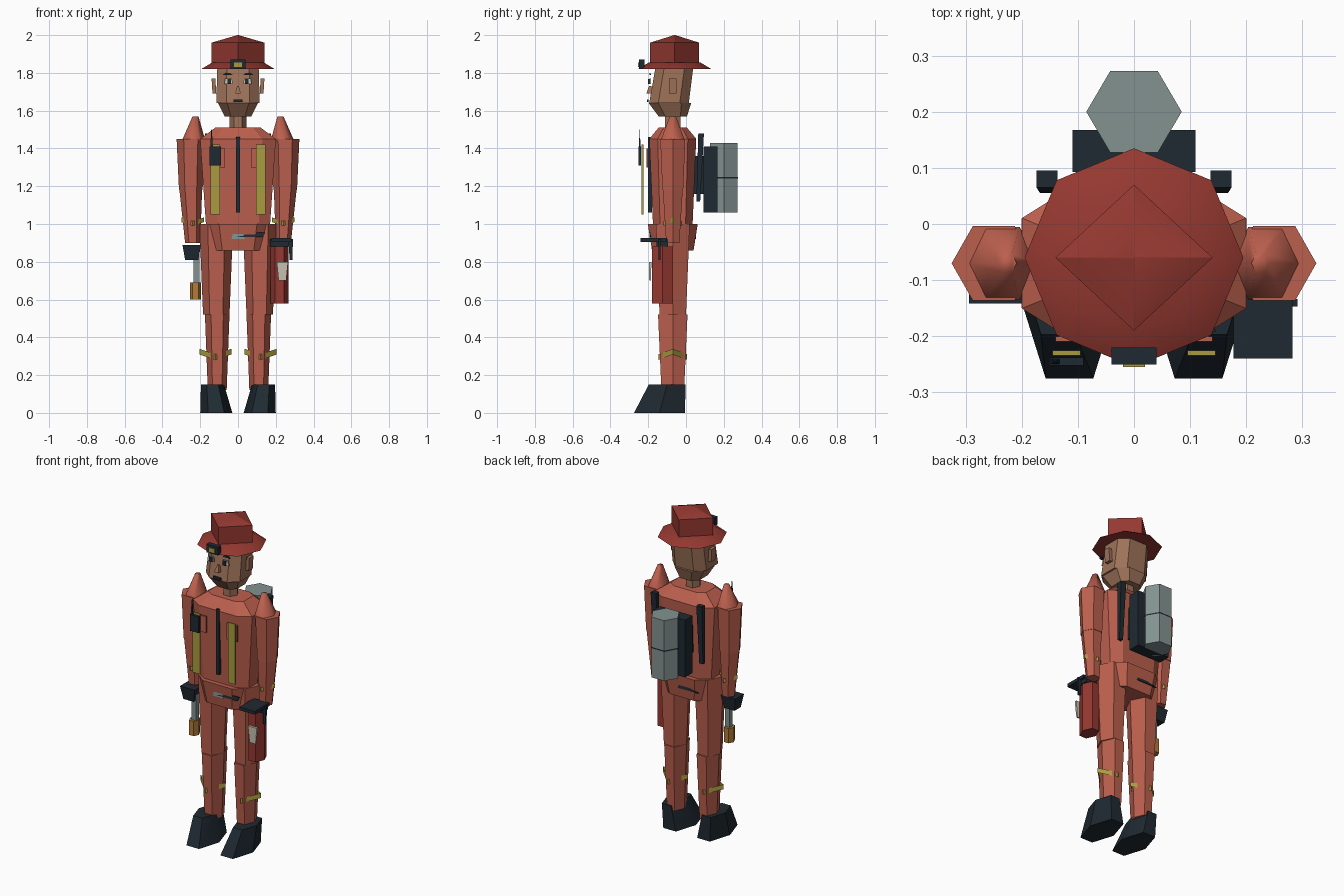
import bpy, bmesh, math

cube = bpy.data.objects.get("Cube")
if cube:
    bpy.data.objects.remove(cube)


def material(name, red, green, blue):
    mat = bpy.data.materials.new(name)
    mat.use_nodes = True
    mat.diffuse_color = (red, green, blue, 1)
    mat.node_tree.nodes["Principled BSDF"].inputs["Base Color"].default_value = mat.diffuse_color
    return mat


SUIT = material("suit orange", .5, .115, .075)
RED = material("deep red", .3, .04, .03)
DARK = material("dark slate", .014, .023, .032)
GREY = material("tank grey", .23, .29, .28)
YELLOW = material("reflective yellow", .4, .33, .05)
SKIN = material("skin", .34, .17, .1)
WOOD = material("wood", .45, .2, .04)
WHITE = material("off white", .58, .54, .45)

# Landmarks shared by several parts
BODY_Y = -.07
CHEST_Y = -.2
FACE_Y = -.19
WAIST = 1
SHOULDER = 1.45
CHIN = 1.57
HAT = 1.82
KNEE = .52
ELBOW = 1.18


def outline(sides, square):
    """Polygon filling the unit box; square flattens its faces and widens its corners."""
    turn = math.pi / sides if square else 0
    power = 1 - square
    points = []
    for i in range(sides):
        angle = turn + math.tau * i / sides
        c, s = math.cos(angle), math.sin(angle)
        points.append((math.copysign(abs(c) ** power, c), math.copysign(abs(s) ** power, s)))
    reach_x = max(x for x, y in points)
    reach_y = max(y for x, y in points)
    return [(x / reach_x / 2, y / reach_y / 2) for x, y in points]


def prism(name, mat, size, z, x=0, y=BODY_Y, sides=4, square=.5, taper=1,
          lean=(0, 0), wave=0, smooth=20, capped=True):
    """Tapered, leaning prism standing at height z; size is width, depth, height."""
    bm = bmesh.new()
    shape = outline(sides, square)
    wide, deep, tall = size
    rings = []
    for end, scale in enumerate((1, taper)):
        rings.append([bm.verts.new((x + end * lean[0] + px * wide * scale,
                                    y + end * lean[1] + py * deep * scale,
                                    z + end * tall + wave * (-1) ** i))
                      for i, (px, py) in enumerate(shape)])
    low, high = rings
    for i in range(sides):
        bm.faces.new((low[i - 1], low[i], high[i], high[i - 1]))
    if capped:
        bm.faces.new(low)
        bm.faces.new(high)
    bmesh.ops.recalc_face_normals(bm, faces=bm.faces)
    mesh = bpy.data.meshes.new(name)
    bm.to_mesh(mesh)
    bm.free()
    mesh.materials.append(mat)
    mesh.shade_smooth()
    mesh.set_sharp_from_angle(angle=math.radians(smooth))
    ob = bpy.data.objects.new(name, mesh)
    bpy.context.collection.objects.link(ob)


def panel(name, mat, wide, tall, z, y=CHEST_Y, **options):
    """Thin upright plate facing the front."""
    prism(name, mat, (wide, .009, tall), z, y=y, **options)


# Torso, pelvis and neck
prism("torso", SUIT, (.34, .21, SHOULDER - WAIST), WAIST, sides=8, taper=1.18)
prism("collar", SUIT, (.4, .25, .06), SHOULDER, sides=8, taper=.6)
prism("pelvis", SUIT, (.26, .22, .14), .86, sides=8, taper=1.2)
prism("neck", SKIN, (.09, .08, .12), SHOULDER + .04, sides=6, square=0)

# Head
prism("jaw", SKIN, (.14, .15, .07), CHIN, sides=8, square=.3, taper=1.5, lean=(0, -.015))
prism("skull", SKIN, (.23, .21, .2), CHIN + .07, y=-.09, sides=8, square=.3, taper=.95,
      lean=(0, .03), smooth=30)
panel("mouth", DARK, .05, .015, 1.645, y=FACE_Y - .012)
prism("nose", SKIN, (.03, .04, .04), 1.69, y=FACE_Y, taper=.3)

# Hat and badge
prism("hat_brim", RED, (.39, .39, .035), HAT, y=-.06, sides=8, square=0, taper=.7, smooth=40)
prism("hat_crown", RED, (.28, .26, .12), HAT + .02, y=-.06, square=0)
prism("hat_peak", RED, (.28, .26, .04), HAT + .14, y=-.06, square=0, taper=.02, smooth=30)
prism("badge_back", DARK, (.08, .03, .05), HAT, y=-.235)
panel("badge_centre", YELLOW, .04, .025, HAT + .01, y=-.25)

# Chest and belt details
prism("zipper", DARK, (.02, .02, .4), 1.06, y=CHEST_Y + .01)
prism("radio", DARK, (.06, .015, .1), 1.31, x=-.12, y=-.245)
panel("antenna", DARK, .015, .1, 1.4, x=-.14, y=-.245, taper=.2)
panel("buckle", GREY, .07, .04, .92, y=FACE_Y, taper=.7)
panel("belt_tab", DARK, .14, .025, .93, x=.06, y=FACE_Y, taper=.5, lean=(.05, 0))
panel("rear_belt_tab", DARK, .14, .03, .92, x=-.05, y=.05, taper=.1, lean=(.05, 0))

# Air tank and its frame
prism("pack_frame", DARK, (.22, .075, .35), 1.06, y=.13)
prism("pack_mount", DARK, (.16, .06, .2), 1.16, y=.07)
prism("air_tank", GREY, (.17, .145, .37), 1.06, y=.2, sides=6, square=0)
prism("tank_band", DARK, (.174, .15, .008), 1.24, y=.2, sides=6, square=0, capped=False)

# Paired limbs, stripes and facial features
for side, s in (("left", 1), ("right", -1)):
    limb = dict(sides=6, square=0, smooth=10)
    prism(side + "_boot", DARK, (.17, .27, .15), 0, x=s * .115, y=-.14, sides=6, square=0,
          taper=.72, lean=(s * .02, .04), smooth=35)
    prism(side + "_shin", SUIT, (.1, .12, KNEE - .12), .12, x=s * .11, taper=1.3, **limb)
    prism(side + "_thigh", SUIT, (.14, .14, WAIST - KNEE), KNEE, x=s * .115, taper=1.28, **limb)
    prism(side + "_leg_band", YELLOW, (.17, .15, .03), .295, x=s * .12, square=0,
          wave=.014, capped=False)
    prism(side + "_upper_arm", SUIT, (.125, .11, SHOULDER - ELBOW), ELBOW, x=s * .25,
          taper=1.2, **limb)
    prism(side + "_forearm", SUIT, (.08, .07, ELBOW - .9), .9, x=s * .24, taper=1.5,
          lean=(s * .01, 0), **limb)
    prism(side + "_shoulder", SUIT, (.125, .13, .13), SHOULDER - .01, x=s * .235, sides=6,
          square=0, taper=.25, lean=(s * -.01, 0), smooth=70)
    prism(side + "_cuff", YELLOW, (.12, .1, .025), WAIST, x=s * .24, square=0,
          wave=.01, capped=False)
    panel(side + "_chest_stripe", YELLOW, .05, .37, 1.05, x=s * .12, y=-.23)
    panel(side + "_pocket", SUIT, .07, .1, 1.3, x=s * .105, y=CHEST_Y - .005)
    prism(side + "_shoulder_strap", DARK, (.025, .02, .36), 1.12, x=s * .155, y=.065,
          taper=1.5, lean=(0, .015))
    panel(side + "_eye", WHITE, .045, .03, 1.74, x=s * .05, y=FACE_Y, taper=.8)
    panel(side + "_pupil", DARK, .02, .028, 1.74, x=s * .046, y=FACE_Y - .006)
    panel(side + "_brow", DARK, .05, .01, 1.79, x=s * .055, y=FACE_Y, taper=.5)
    prism(side + "_ear", SKIN, (.02, .04, .08), 1.69, x=s * .125, lean=(s * .005, 0))

# Fire extinguisher in the left hand
grip = dict(x=.22, y=-.125)
prism("extinguisher", RED, (.095, .11, .3), .58, sides=6, square=0, **grip)
prism("extinguisher_neck", DARK, (.1, .06, .04), .88, **grip)
prism("extinguisher_lever", DARK, (.105, .14, .02), .905, x=.23, y=-.17)
panel("extinguisher_hose", DARK, .015, .11, .81, x=.28, y=-.14, taper=1.5)
panel("extinguisher_label", WHITE, .04, .1, .7, x=.235, y=FACE_Y, taper=1.5)

# Hand tool in the right hand
prism("tool_head", DARK, (.07, .06, .08), .81, x=-.245, y=-.1, taper=1.4)
prism("tool_shaft", GREY, (.033, .03, .18), .68, x=-.22, y=-.1)
prism("tool_grip", WOOD, (.06, .06, .09), .6, x=-.225, y=-.1, sides=6, square=0)
